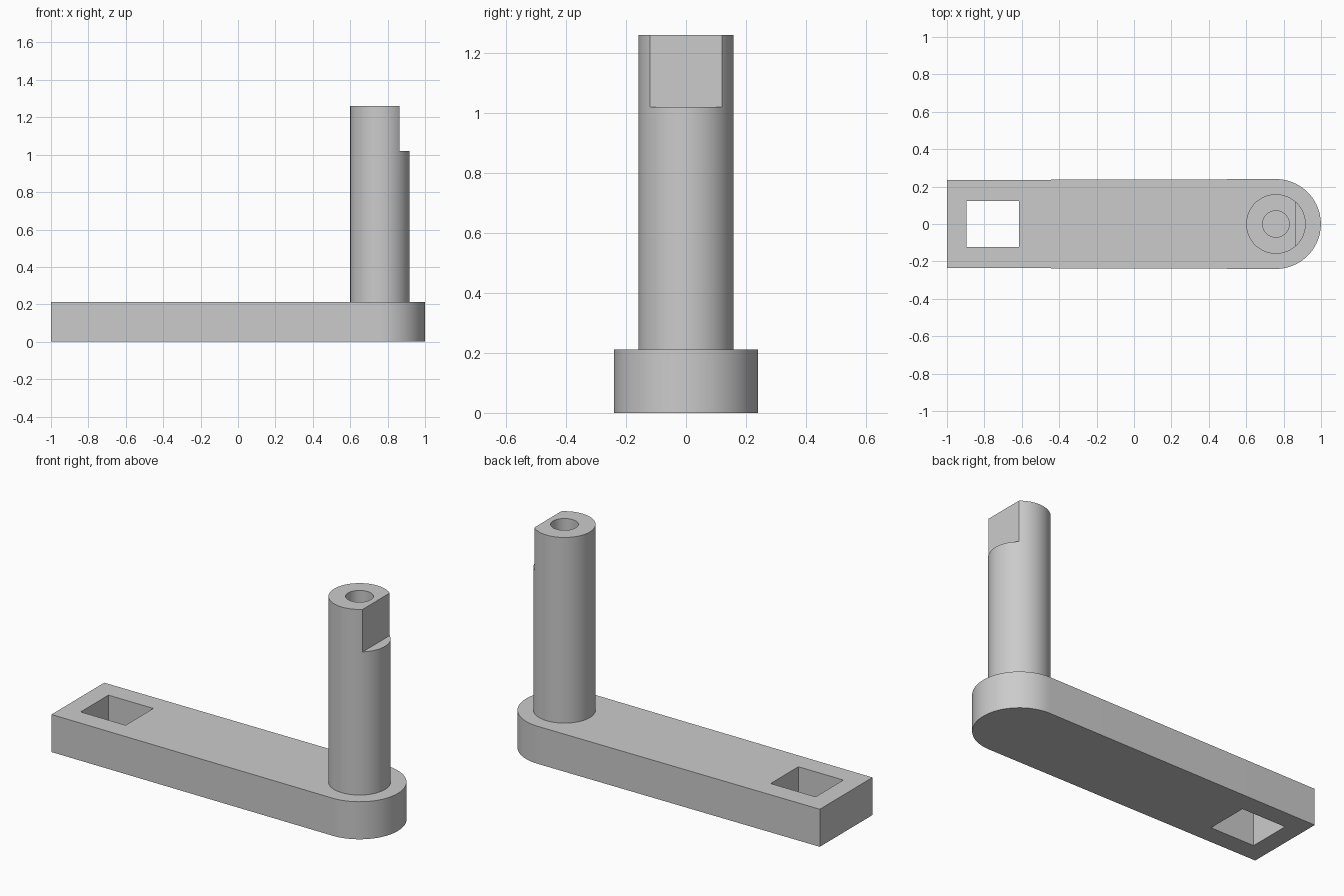
import bpy
import bmesh
from math import cos, sin, pi, radians

if "Cube" in bpy.data.objects:
    bpy.data.objects.remove(bpy.data.objects["Cube"], do_unlink=True)

grey = bpy.data.materials.new("plain grey")
grey.use_nodes = True
grey.diffuse_color = (0.6, 0.6, 0.6, 1)
grey.node_tree.nodes["Principled BSDF"].inputs["Base Color"].default_value = grey.diffuse_color

PIN_X, ARM_TOP, PIN_TOP = 0.759, 0.212, 1.26


def prism(name, outline, z0, z1):
    """Extrude a closed outline from z0 up to z1."""
    bm = bmesh.new()
    base = bm.faces.new([bm.verts.new((x, y, z0)) for x, y in outline])
    top = bmesh.ops.extrude_face_region(bm, geom=[base])["geom"]
    verts = [v for v in top if isinstance(v, bmesh.types.BMVert)]
    bmesh.ops.translate(bm, verts=verts, vec=(0, 0, z1 - z0))
    bmesh.ops.recalc_face_normals(bm, faces=bm.faces)
    mesh = bpy.data.meshes.new(name)
    bm.to_mesh(mesh)
    bm.free()
    mesh.materials.append(grey)
    obj = bpy.data.objects.new(name, mesh)
    bpy.context.collection.objects.link(obj)
    return obj


def arc(cx, r, start, end, steps):
    angles = [start + (end - start) * i / steps for i in range(steps + 1)]
    return [(cx + r * cos(a), r * sin(a)) for a in angles]


def circle(cx, r, steps):
    return arc(cx, r, 0, 2 * pi, steps)[:-1]


def rectangle(x0, x1, half):
    return [(x0, -half), (x1, -half), (x1, half), (x0, half)]


def cut(target, cutter):
    mod = target.modifiers.new(cutter.name, "BOOLEAN")
    mod.operation = "DIFFERENCE"
    mod.solver = "EXACT"
    mod.object = cutter
    bpy.context.view_layer.objects.active = target
    bpy.ops.object.modifier_apply(modifier=mod.name)
    bpy.data.objects.remove(cutter, do_unlink=True)


# Flat arm with one square end and one round end
arm = prism("arm", [(-1, 0.235), (-1, -0.235)]
            + arc(PIN_X, 0.24, -pi / 2, pi / 2, 48), 0, ARM_TOP)
cut(arm, prism("slot_cutter", rectangle(-0.896, -0.615, 0.124), -0.1, 0.4))

# Upright pin with a flat near the top and a blind bore
pin = prism("pin", circle(PIN_X, 0.159, 96), ARM_TOP - 0.002, PIN_TOP)
cut(pin, prism("flat_cutter", rectangle(0.863, 1.1, 0.3), 1.02, 1.4))
cut(pin, prism("bore_cutter", circle(PIN_X, 0.071, 64), 0.8, 1.4))

# Smooth curved walls, keep crisp edges
for obj in (arm, pin):
    bpy.ops.object.select_all(action="DESELECT")
    obj.select_set(True)
    bpy.context.view_layer.objects.active = obj
    bpy.ops.object.shade_smooth_by_angle(angle=radians(30))
